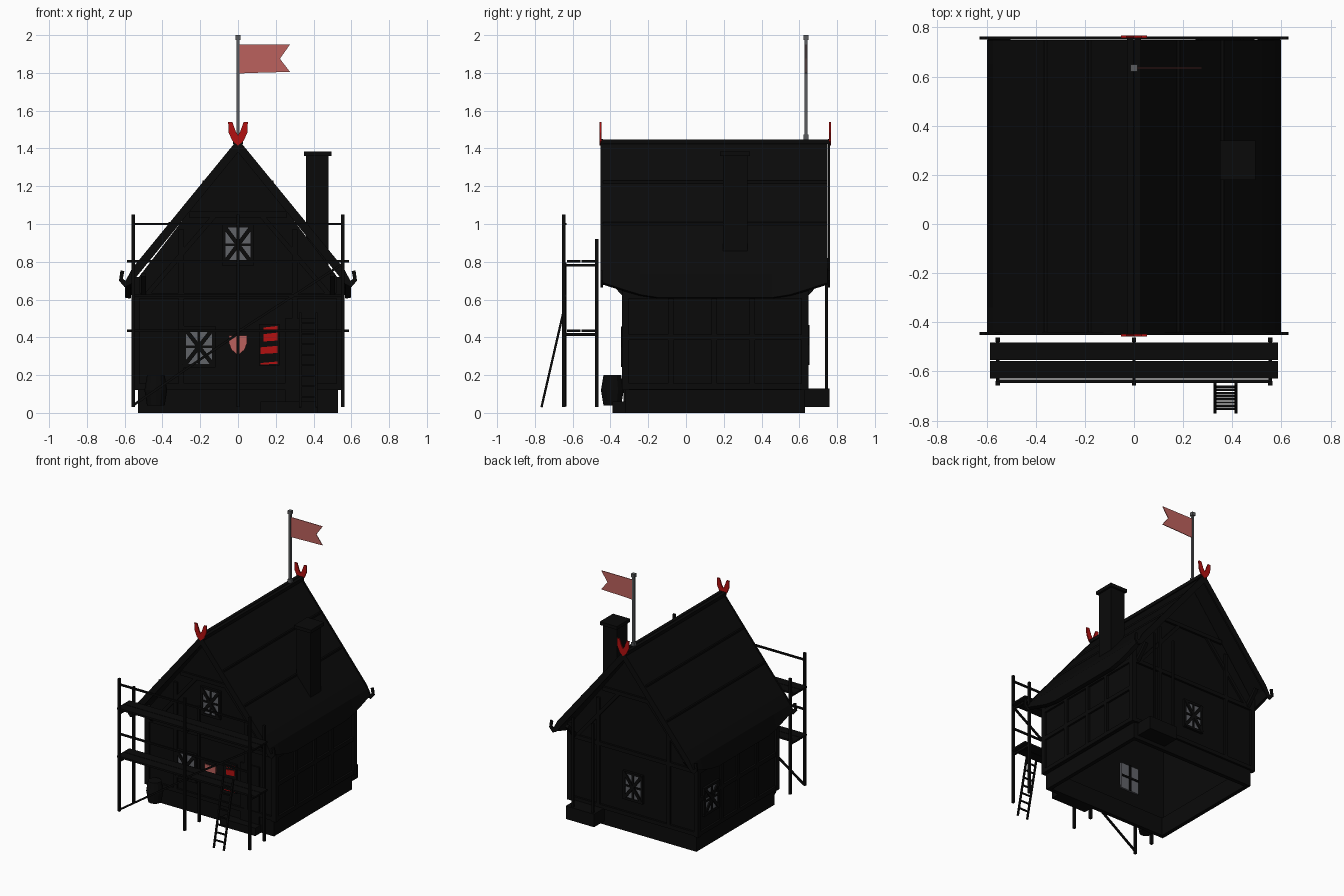
import bpy, bmesh, math
from mathutils import Vector, Matrix

if "Cube" in bpy.data.objects:
    bpy.data.objects.remove(bpy.data.objects["Cube"], do_unlink=True)


def material(name, rgb):
    m = bpy.data.materials.new(name)
    m.use_nodes = True
    m.diffuse_color = (*rgb, 1)
    m.node_tree.nodes["Principled BSDF"].inputs["Base Color"].default_value = (*rgb, 1)
    return m


black = material("soot_black", (0.003, 0.003, 0.003))
grey = material("window_grey", (0.12, 0.125, 0.14))
steel = material("pole_grey", (0.1, 0.105, 0.11))
red = material("deep_red", (0.45, 0.005, 0.005))
pink = material("faded_red", (0.5, 0.12, 0.11))


def finish(name, bm, mat):
    bmesh.ops.recalc_face_normals(bm, faces=bm.faces)
    me = bpy.data.meshes.new(name)
    bm.to_mesh(me)
    bm.free()
    me.materials.append(mat)
    ob = bpy.data.objects.new(name, me)
    bpy.context.collection.objects.link(ob)
    return ob


def box(name, lo, hi, mat=black, m=Matrix()):
    lo, hi = Vector(lo), Vector(hi)
    bm = bmesh.new()
    bmesh.ops.create_cube(bm, size=1, matrix=m @ Matrix.Translation((lo + hi) / 2)
                          @ Matrix.Diagonal((*(hi - lo), 1)))
    return finish(name, bm, mat)


def beam(name, a, b, w=0.018, mat=black, m=Matrix()):
    a, b = Vector(a), Vector(b)
    turn = (b - a).to_track_quat('Z', 'Y').to_matrix().to_4x4()
    bm = bmesh.new()
    bmesh.ops.create_cube(bm, size=1, matrix=m @ Matrix.Translation((a + b) / 2) @ turn
                          @ Matrix.Diagonal((w, w, (b - a).length, 1)))
    return finish(name, bm, mat)


def plate(name, pts, y, t, mat=black):
    """Outline in x and z, given thickness along y."""
    bm = bmesh.new()
    f = bm.faces.new([bm.verts.new((x, y - t / 2, z)) for x, z in pts])
    out = bmesh.ops.extrude_face_region(bm, geom=[f])
    bmesh.ops.translate(bm, vec=(0, t, 0), verts=[v for v in out["geom"] if isinstance(v, bmesh.types.BMVert)])
    return finish(name, bm, mat)


def mirrored(pts):
    return pts + [(-x, z) for x, z in reversed(pts) if x > 0]


FRONT, BACK = -0.32, 0.63
EAVE, RIDGE = 0.7, 1.4

# House shell: gabled, hollow and open underneath
bm = bmesh.new()
profile = mirrored([(0, RIDGE), (0.54, EAVE), (0.54, 0.12)])
ends = [[bm.verts.new((x, y, z)) for x, z in profile] for y in (FRONT, BACK)]
for e in ends:
    bm.faces.new(e)
for i in range(len(profile)):
    j = (i + 1) % len(profile)
    if i != 2:
        bm.faces.new((ends[0][i], ends[0][j], ends[1][j], ends[1][i]))
shell = finish("house_walls", bm, black)
mod = shell.modifiers.new("thickness", 'SOLIDIFY')
mod.thickness = 0.025
mod.offset = -1

# Stone plinth ring and front step
for s in (-1, 1):
    box("plinth_side", (s * 0.53, FRONT, 0), (s * 0.5, BACK, 0.14))
for y in (FRONT, BACK - 0.03):
    box("plinth_end", (-0.53, y, 0), (0.53, y + 0.03, 0.14))
box("front_step", (0.12, -0.39, 0), (0.42, FRONT, 0.06))

# Timber framing on both gables and both sides
for y in (FRONT, BACK):
    for z in (0.14, 0.62, 1.05):
        half = min(0.55, (RIDGE - z) * 0.74)
        beam("gable_tie", (-half, y, z), (half, y, z), 0.03)
    for s in (-1, 1):
        beam("corner_post", (s * 0.54, y, 0.12), (s * 0.54, y, 0.72), 0.035)
        beam("gable_post", (s * 0.3, y, 0.14), (s * 0.3, y, 0.97), 0.03)
        beam("gable_strut", (s * 0.48, y, 0.63), (s * 0.12, y, 1.05), 0.025)
        beam("bracket", (s * 0.5, y, 0.62), (s * 0.5, y - 0.1 if y < 0 else y + 0.1, 0.73), 0.025)
for s in (-1, 1):
    for z in (0.14, 0.4, 0.62):
        beam("side_rail", (s * 0.54, FRONT, z), (s * 0.54, BACK, z), 0.03)
    for y in (-0.08, 0.15, 0.35):
        beam("side_stud", (s * 0.54, y, 0.14), (s * 0.54, y, 0.68), 0.03)

# Roof with eaves that droop along the middle
bm = bmesh.new()
rows = []
for i in range(13):
    y = -0.44 + 1.19 * i / 12
    droop = 0.08 * min(1, 1.6 * math.sin(math.pi * i / 12))
    half = [(0, 1.445), (0.28, 1.1), (0.52, 0.81), (0.575, 0.735), (0.598, 0.69 - droop)]
    rows.append([bm.verts.new((x, y, z)) for x, z in [(-x, z) for x, z in half[:0:-1]] + half])
for a, b in zip(rows, rows[1:]):
    for k in range(len(a) - 1):
        bm.faces.new((a[k], a[k + 1], b[k + 1], b[k]))
roof = finish("roof", bm, black)
mod = roof.modifiers.new("thickness", 'SOLIDIFY')
mod.thickness = 0.03
mod.offset = -1 if roof.data.polygons[0].normal.z > 0 else 1
for s in (-1, 1):
    beam("ridge_board", (s * 0.015, -0.45, 1.435), (s * 0.015, 0.76, 1.435), 0.025)
    for x, z in ((0.18, 1.222), (0.36, 1.003)):
        beam("shingle_lap", (s * x, -0.44, z), (s * x, 0.75, z), 0.014)

# Curled bargeboards and red finials at both ends
board = mirrored([(0, 1.45), (0.56, 0.765), (0.595, 0.7), (0.61, 0.71), (0.602, 0.75), (0.622, 0.755),
                  (0.63, 0.7), (0.6, 0.665), (0.57, 0.68), (0.53, 0.73), (0, 1.38)])
horn = mirrored([(0, 1.415), (0.03, 1.44), (0.05, 1.485), (0.052, 1.54), (0.03, 1.54), (0.012, 1.49), (0, 1.47)])
for y, out in ((-0.446, -0.01), (0.757, 0.007)):
    plate("bargeboard", board, y, 0.012)
    plate("finial", horn, y + out * 0.7, 0.009, red)

# Chimney
box("chimney", (0.36, 0.195, 0.7), (0.48, 0.325, 1.37))
box("chimney_cap", (0.35, 0.18, 1.36), (0.495, 0.34, 1.385))

# Flagpole and swallowtail flag
beam("flagpole", (0, 0.635, 1.44), (0, 0.635, 1.99), 0.016, steel)
for z in (1.46, 1.987):
    beam("pole_collar", (0, 0.635, z - 0.013), (0, 0.635, z + 0.013), 0.027, steel)
plate("flag", [(0.005, 1.95), (0.275, 1.95), (0.222, 1.875), (0.275, 1.805), (0.14, 1.802), (0.005, 1.797)],
      0.635, 0.005, pink)


# Windows: pane, frame, crossed lattice outside, mullions inside
def window(x, y, z, turn, w=0.075, h=0.1):
    m = Matrix.Translation((x, y, z)) @ Matrix.Rotation(turn, 4, 'Z')
    box("pane", (-w, -0.012, -h), (w, 0.03, h), grey, m)
    for s in (-1, 1):
        beam("window_side", (s * w, -0.01, -h), (s * w, -0.01, h), 0.018, black, m)
        beam("window_sill", (-w - 0.01, -0.01, s * h), (w + 0.01, -0.01, s * h), 0.018, black, m)
        beam("lattice", (-w, -0.012, -s * h), (w, -0.012, s * h), 0.022, black, m)
    for d in (-0.012, 0.03):
        beam("mullion", (0, d, -h), (0, d, h), 0.014, black, m)
        beam("crossbar", (-w, d, 0), (w, d, 0), 0.014, black, m)


window(-0.207, FRONT, 0.35, 0, 0.078)
window(0, FRONT, 0.89, 0)
window(0, BACK, 0.36, math.pi)
window(-0.54, 0.48, 0.365, -math.pi / 2, 0.085)

# Door, red slatted shutter and hanging shield
box("door", (0.25, -0.33, 0.06), (0.41, FRONT, 0.5))
box("shutter_back", (0.11, -0.335, 0.25), (0.22, FRONT, 0.47))
for z0, z1, x0 in ((0.255, 0.272, 0.12), (0.312, 0.355, 0.12), (0.378, 0.425, 0.135), (0.435, 0.46, 0.135)):
    plate("shutter_slat", [(x0, z0), (0.208, z0 + 0.005), (0.208, z1), (x0, z1 - 0.008)], -0.336, 0.008, red)
plate("shield", mirrored([(0, 0.305), (0.035, 0.335), (0.048, 0.37), (0.048, 0.41), (0, 0.41)]), -0.335, 0.008, pink)

# Scaffold: posts, planks, rails and brace
for x in (-0.555, 0, 0.555):
    beam("front_pole", (x, -0.648, 0.03), (x, -0.648, 1.05))
    beam("back_pole", (x, -0.472, 0.03), (x, -0.472, 0.92))
    for z in (0.415, 0.782):
        beam("ledger", (x, -0.648, z), (x, -0.472, z), 0.014)
for z in (0.435, 0.803):
    for y in (-0.63, -0.554):
        box("scaffold_plank", (-0.587, y, z - 0.008), (0.587, y + 0.072, z + 0.006))
for z in (0.62, 1.0):
    beam("guard_rail", (-0.56, -0.64, z), (0.56, -0.64, z), 0.013)
beam("scaffold_brace", (-0.555, -0.64, 0.04), (0, -0.64, 0.42), 0.013)
beam("scaffold_brace", (0, -0.64, 0.43), (0.555, -0.64, 0.79), 0.013)

# Ladder
foot, top = Vector((0, -0.765, 0.03)), Vector((0, -0.65, 0.53))
for x in (0.33, 0.415):
    beam("ladder_rail", foot + Vector((x, 0, 0)), top + Vector((x, 0, 0)), 0.012)
for i in range(1, 9):
    p = foot.lerp(top, i / 9)
    beam("ladder_rung", p + Vector((0.33, 0, 0)), p + Vector((0.415, 0, 0)), 0.01)

# Barrel beside the front wall
bm = bmesh.new()
for k in (0, 1):
    bmesh.ops.create_cone(bm, cap_ends=True, segments=12, radius1=0.047 if k == 0 else 0.06,
                          radius2=0.06 if k == 0 else 0.047, depth=0.08,
                          matrix=Matrix.Translation((-0.435, -0.39, 0.08 + 0.08 * k)))
finish("barrel", bm, black)

# Crate and tall uprights behind the house
box("crate", (0.25, BACK, 0.03), (0.49, 0.76, 0.13))
for x in (0.27, 0.44):
    beam("back_upright", (x, 0.744, 0.1), (x, 0.744, 0.82), 0.014)
